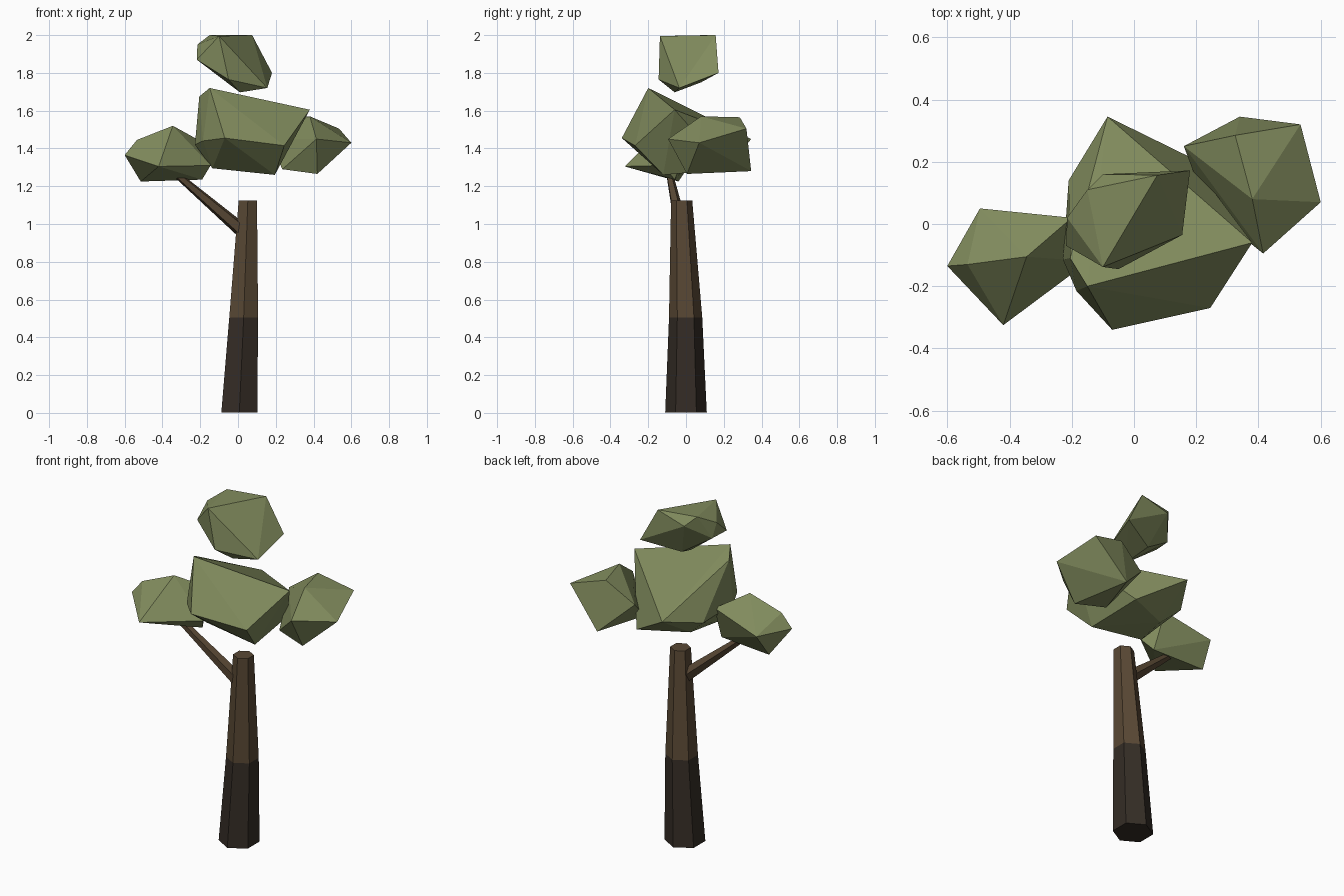
import bpy, bmesh, math
from mathutils import Vector

if "Cube" in bpy.data.objects:
    bpy.data.objects.remove(bpy.data.objects["Cube"])


def material(name, rgb):
    m = bpy.data.materials.new(name)
    m.diffuse_color = (*rgb, 1)
    m.use_nodes = True
    m.node_tree.nodes["Principled BSDF"].inputs["Base Color"].default_value = m.diffuse_color
    return m


leaf = material("leaf_green", (0.22, 0.26, 0.11))
bark = material("bark", (0.10, 0.065, 0.035))
dark_bark = material("dark_bark", (0.035, 0.026, 0.019))


def add(name, bm, mats):
    bmesh.ops.recalc_face_normals(bm, faces=bm.faces)
    me = bpy.data.meshes.new(name)
    bm.to_mesh(me)
    bm.free()
    for m in mats:
        me.materials.append(m)
    ob = bpy.data.objects.new(name, me)
    bpy.context.collection.objects.link(ob)
    return ob


def tube(name, rings, sides, mats, tilt_axis=False):
    """Loft faceted rings (centre, radius); one material per section."""
    bm = bmesh.new()
    axis = Vector(rings[-1][0]) - Vector(rings[0][0])
    rot = axis.to_track_quat('Z', 'Y') if tilt_axis else None
    loops = []
    for c, r in rings:
        loop = []
        for i in range(sides):
            a = 2 * math.pi * i / sides + math.pi / 6
            v = Vector((r * math.cos(a), r * math.sin(a), 0))
            if rot:
                v = rot @ v
            loop.append(bm.verts.new(Vector(c) + v))
        loops.append(loop)
    for k, (lo, hi) in enumerate(zip(loops, loops[1:])):
        for i in range(sides):
            j = (i + 1) % sides
            bm.faces.new((lo[i], lo[j], hi[j], hi[i])).material_index = min(k, len(mats) - 1)
    bm.faces.new(loops[0][::-1])
    bm.faces.new(loops[-1]).material_index = len(mats) - 1
    return add(name, bm, mats)


def clump(name, points):
    """Faceted foliage: convex hull of a few corner points."""
    bm = bmesh.new()
    for p in points:
        bm.verts.new(p)
    res = bmesh.ops.convex_hull(bm, input=bm.verts)
    loose = [v for v in bm.verts if not v.link_faces]
    bmesh.ops.delete(bm, geom=loose, context='VERTS')
    return add(name, bm, [leaf])


# Trunk: dark lower section, lighter upper section
tube("trunk", [((0.007, 0, 0.003), 0.11), ((0.03, -0.002, 0.505), 0.088),
               ((0.052, -0.023, 1.125), 0.056)], 6, [dark_bark, bark])

# Side branch reaching into the left clump
tube("branch", [((0.04, -0.02, 0.95), 0.04), ((-0.34, -0.09, 1.275), 0.018)],
     5, [bark], tilt_axis=True)

# Foliage clumps
clump("left_foliage", [
    (-0.6, -0.135, 1.365), (-0.535, -0.13, 1.445), (-0.345, -0.105, 1.52),
    (-0.42, -0.325, 1.305), (-0.495, 0.05, 1.36), (-0.515, -0.04, 1.225),
    (-0.19, -0.06, 1.235), (-0.145, -0.12, 1.31), (-0.2, 0.02, 1.44)])

clump("main_foliage", [
    (-0.15, -0.2, 1.72), (-0.205, -0.11, 1.675), (0.38, -0.06, 1.605),
    (-0.07, -0.34, 1.455), (0.245, -0.27, 1.415), (-0.185, -0.215, 1.44),
    (-0.228, -0.115, 1.42), (-0.21, 0.14, 1.40), (-0.085, 0.345, 1.45),
    (0.195, -0.12, 1.26), (-0.135, -0.1, 1.295), (-0.1, 0.1, 1.3),
    (0.17, 0.22, 1.29)])

clump("right_foliage", [
    (0.38, 0.08, 1.57), (0.325, 0.285, 1.565), (0.535, 0.32, 1.505),
    (0.6, 0.07, 1.43), (0.415, -0.095, 1.45), (0.34, 0.345, 1.28),
    (0.42, 0.005, 1.265), (0.235, 0.05, 1.29), (0.16, 0.25, 1.45)])

clump("top_foliage", [
    (-0.1, -0.138, 1.995), (0.075, 0.157, 2.0), (0.18, 0.172, 1.8),
    (0.155, -0.035, 1.72), (0.01, -0.06, 1.697), (-0.05, -0.145, 1.765),
    (-0.215, 0.02, 1.95), (-0.15, 0.11, 2.0), (-0.1, 0.16, 1.95),
    (-0.218, -0.07, 1.87), (-0.2, 0.04, 1.86), (-0.03, 0.08, 1.75)])
